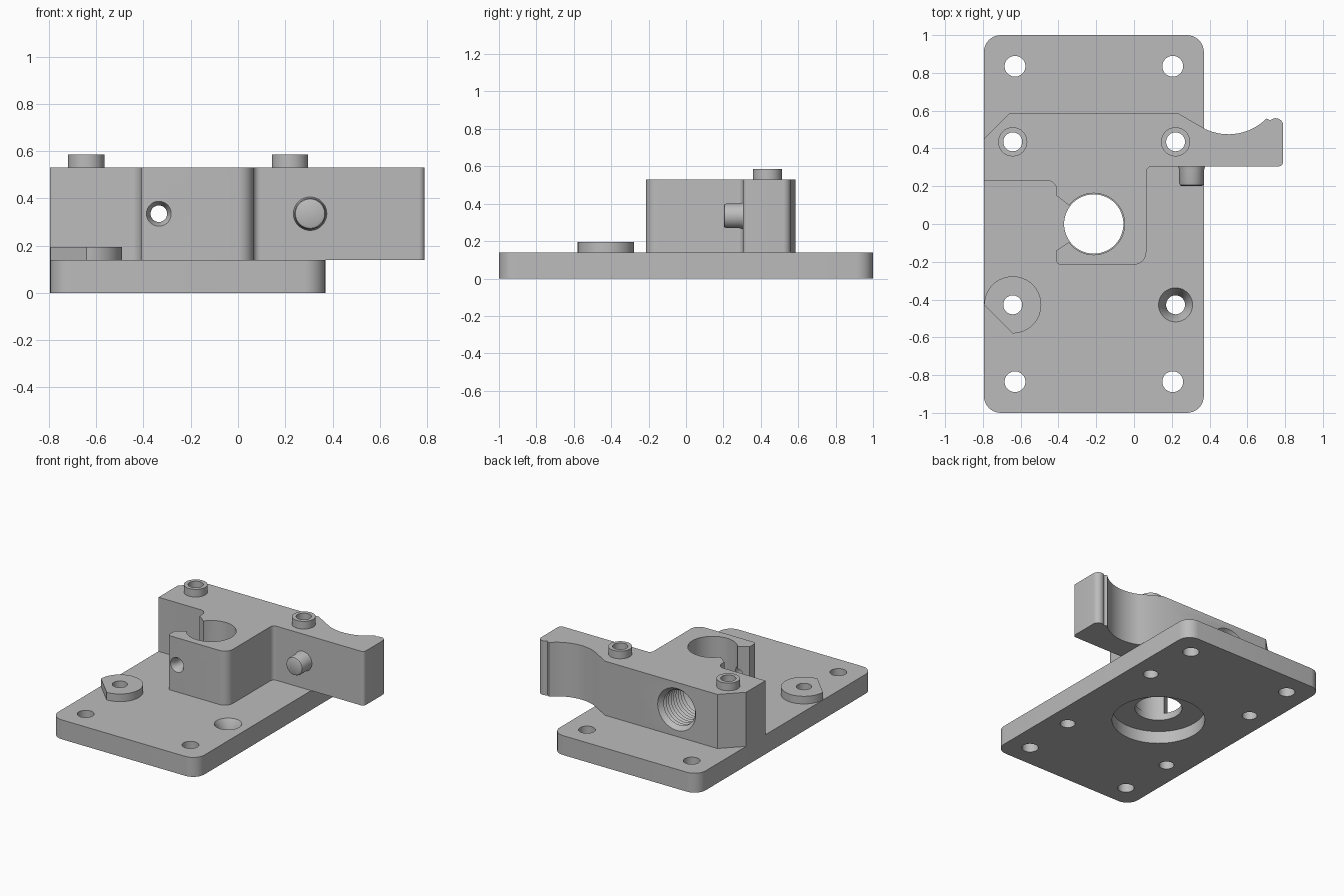
import bpy, bmesh
from math import sin, cos, radians, pi
from mathutils import Vector, Matrix

if "Cube" in bpy.data.objects:
    bpy.data.objects.remove(bpy.data.objects["Cube"])

grey = bpy.data.materials.new("machined grey")
grey.use_nodes = True
GREY = (0.5, 0.5, 0.5, 1)
grey.diffuse_color = GREY
grey.node_tree.nodes["Principled BSDF"].inputs["Base Color"].default_value = GREY


def finish(name, bm):
    bmesh.ops.recalc_face_normals(bm, faces=bm.faces)
    mesh = bpy.data.meshes.new(name)
    bm.to_mesh(mesh)
    bm.free()
    mesh.materials.append(grey)
    ob = bpy.data.objects.new(name, mesh)
    bpy.context.collection.objects.link(ob)
    return ob


def arc(cx, cy, r, a, b, n=16):
    angles = [radians(a + (b - a) * i / n) for i in range(n + 1)]
    return [(cx + r * cos(t), cy + r * sin(t), 0) for t in angles]


def rounded(points, n=8):
    """Replace each (x, y, radius) corner by a fillet."""
    out = []
    for i, (x, y, r) in enumerate(points):
        p = Vector((x, y))
        if r == 0:
            out.append(p)
            continue
        u = (Vector(points[i - 1][:2]) - p).normalized()
        v = (Vector(points[(i + 1) % len(points)][:2]) - p).normalized()
        half = u.angle(v) / 2
        centre = p + (u + v).normalized() * r / sin(half)
        a = p + u * r / (sin(half) / cos(half)) - centre
        b = p + v * r / (sin(half) / cos(half)) - centre
        turn = a.angle_signed(b)
        out += [centre + Matrix.Rotation(-turn * k / n, 2) @ a for k in range(n + 1)]
    return out


def prism(name, points, z0, z1):
    bm = bmesh.new()
    face = bm.faces.new([bm.verts.new((p[0], p[1], z0)) for p in points])
    top = bmesh.ops.extrude_face_region(bm, geom=[face])["geom"]
    bmesh.ops.translate(bm, verts=[g for g in top if isinstance(g, bmesh.types.BMVert)],
                        vec=(0, 0, z1 - z0))
    return finish(name, bm)


def lathe(name, profile, at, along_y=False, n=64):
    """Solid of revolution from (radius, height) pairs."""
    bm = bmesh.new()
    rings = [[bm.verts.new((r * cos(2 * pi * i / n), r * sin(2 * pi * i / n), h))
              for i in range(n)] for r, h in profile]
    for a, b in zip(rings, rings[1:]):
        for i in range(n):
            j = (i + 1) % n
            bm.faces.new((a[i], a[j], b[j], b[i]))
    bm.faces.new(rings[0])
    bm.faces.new(rings[-1])
    if along_y:
        bm.transform(Matrix.Rotation(-pi / 2, 4, "X"))
    bm.transform(Matrix.Translation(at))
    return finish(name, bm)


def cut(target, cutter):
    cutter.hide_render = True
    mod = target.modifiers.new("cut", "BOOLEAN")
    mod.operation, mod.solver, mod.object = "DIFFERENCE", "EXACT", cutter
    bpy.context.view_layer.objects.active = target
    bpy.ops.object.modifier_apply(modifier=mod.name)
    bpy.data.objects.remove(cutter)


def drill(target, x, y, r):
    cut(target, lathe("drill", [(r, -0.1), (r, 0.8)], (x, y, 0), n=48))


PLATE_TOP, BLOCK_TOP = 0.14, 0.53
LEFT, RIGHT = -0.795, 0.37
BORE = (-0.213, 0)
PORT_X, PORT_Z = -0.335, 0.335
BOLTS = [(-0.642, 0.435), (0.22, 0.435), (-0.642, -0.428), (0.22, -0.428)]

# Base plate with mounting holes, bolt holes and a bore recessed from below
base = prism("base_plate", rounded([(LEFT, -1, 0.09), (RIGHT, -1, 0.09),
                                    (RIGHT, 1, 0.09), (LEFT, 1, 0.09)]), 0, PLATE_TOP)
for x in (-0.63, 0.205):
    for y in (-0.835, 0.835):
        drill(base, x, y, 0.055)
for x, y in BOLTS[:3]:
    drill(base, x, y, 0.05)
cut(base, lathe("countersink", [(0.05, -0.1), (0.05, 0.07), (0.09, PLATE_TOP), (0.09, 0.3)],
                (*BOLTS[3], 0)))
cut(base, lathe("bore_cut", [(0.31, -0.1), (0.31, 0.09), (0.157, 0.09), (0.157, 0.3)], (*BORE, 0)))

# Clamp block with its hooked arm
outline = [(LEFT, 0.23, 0), (LEFT, 0.45, 0), (-0.66, 0.585, 0), (0.235, 0.585, 0)]
outline += arc(0.5, 0.76, 0.285, 245, 315)
outline += arc(0.75, 0.52, 0.04, 135, 0)
outline += [(0.79, 0.305, 0.025), (0.065, 0.305, 0.03), (0.065, -0.215, 0.065),
            (-0.41, -0.215, 0.02), (-0.41, 0.23, 0.05)]
block = prism("clamp_block", rounded(outline), PLATE_TOP, BLOCK_TOP)
cut(block, lathe("bore_cut", [(0.163, 0), (0.163, 1)], (*BORE, 0)))
mouth = [(-0.5, -0.14, 0), (-0.41, -0.14, 0.02), (-0.335, -0.09, 0),
         (-0.3, -0.09, 0), (-0.3, 0.09, 0), (-0.335, 0.09, 0), (-0.41, 0.15, 0.02), (-0.5, 0.15, 0)]
cut(block, prism("mouth_cut", rounded(mouth), 0, 1))
for x, y in BOLTS[:2]:
    drill(block, x, y, 0.05)

# Threaded port in the back face, and the narrow countersunk passage to the front
thread = [(0.1, 0.29)]
for i in range(9):
    thread += [(0.125, 0.3 + i * 0.028), (0.14, 0.314 + i * 0.028)]
thread += [(0.125, 0.552), (0.152, 0.586), (0.152, 0.7)]
cut(block, lathe("thread_cut", thread, (PORT_X, 0, PORT_Z), True))
cut(block, lathe("passage_cut", [(0.055, -0.4), (0.055, -0.22), (0.035, -0.18), (0.035, 0.4)],
                 (PORT_X, 0, PORT_Z), True))

# Bolt collars on the block
parts = [base, block]
for side, (x, y) in zip(("right", "left"), BOLTS):
    collar = lathe(side + "_collar", [(0.077, BLOCK_TOP), (0.077, 0.585)], (x, y, 0))
    drill(collar, x, y, 0.05)
    parts.append(collar)

# Flat-sided spacer pad on the plate
px, py = BOLTS[2]
pad = prism("spacer_pad", arc(px, py, 0.151, -90, 180, 48), PLATE_TOP, 0.195)
drill(pad, px, py, 0.05)
parts.append(pad)

# Stop pin on the front of the arm
parts.append(lathe("stop_pin", [(0.054, 0.202), (0.062, 0.206), (0.066, 0.216),
                                (0.066, 0.285), (0.072, 0.31)], (0.305, 0, PORT_Z), True))

for ob in bpy.context.view_layer.objects:
    ob.select_set(ob in parts)
bpy.context.view_layer.objects.active = base
bpy.ops.object.shade_smooth_by_angle(angle=radians(30))
